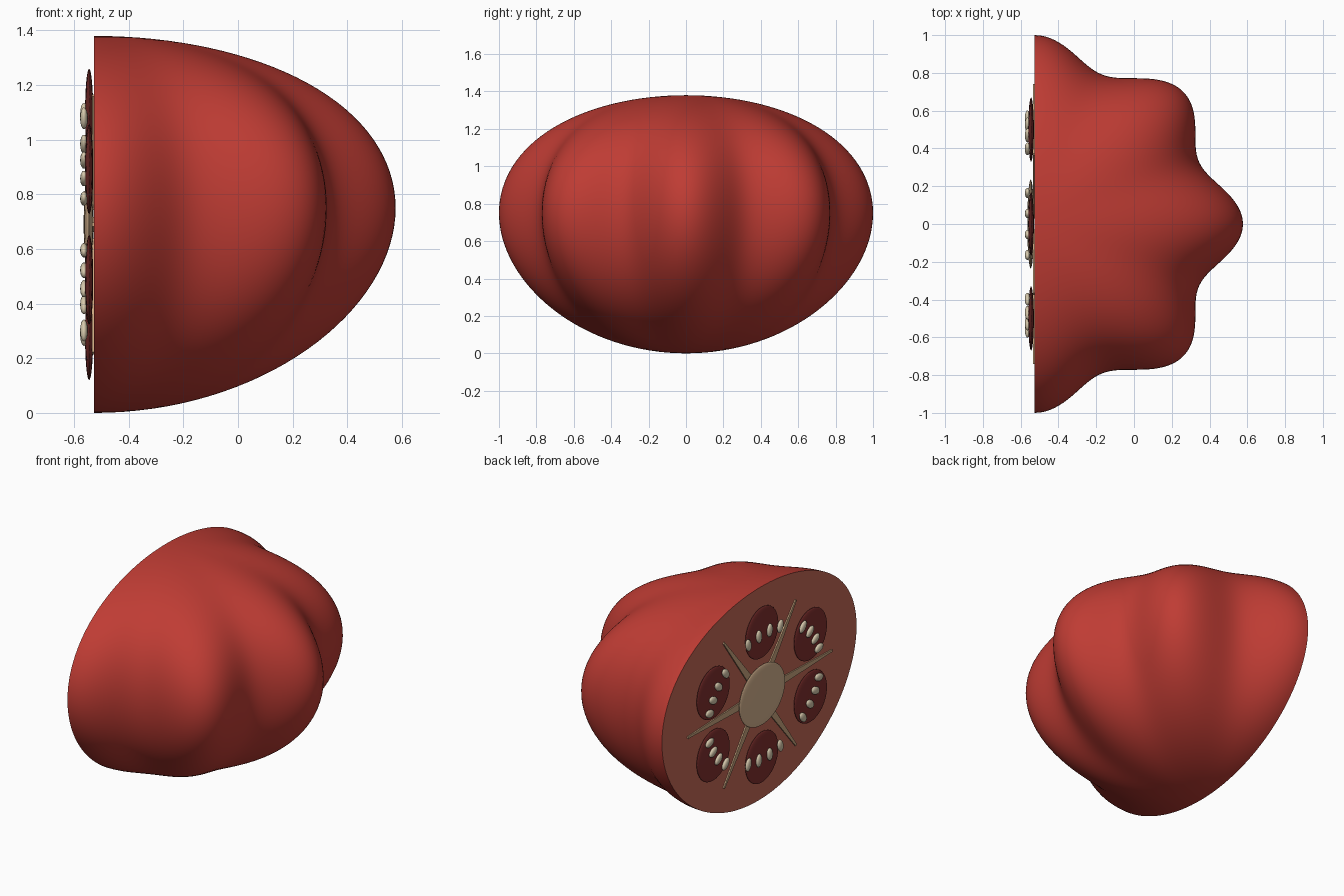
import bpy, bmesh, math
from mathutils import Matrix, Vector

cube = bpy.data.objects.get("Cube")
if cube:
    bpy.data.objects.remove(cube, do_unlink=True)

CUT_X, MID_Z = -0.527, 0.69


def material(name, rgb):
    m = bpy.data.materials.new(name)
    m.use_nodes = True
    m.diffuse_color = (*rgb, 1)
    bsdf = next(n for n in m.node_tree.nodes if n.type == 'BSDF_PRINCIPLED')
    bsdf.inputs["Base Color"].default_value = (*rgb, 1)
    return m


SKIN = material("red skin", (0.52, 0.045, 0.034))
FLESH = material("pale red flesh", (0.56, 0.14, 0.095))
GEL = material("dark red gel", (0.22, 0.03, 0.028))
CORE = material("cream core", (0.68, 0.46, 0.28))
RIB = material("tan rib", (0.60, 0.39, 0.22))
SEED = material("pale seed", (0.68, 0.59, 0.42))


def finish(name, bm, mats, angle=40):
    bmesh.ops.recalc_face_normals(bm, faces=bm.faces)
    mesh = bpy.data.meshes.new(name)
    bm.to_mesh(mesh)
    bm.free()
    for m in mats:
        mesh.materials.append(m)
    obj = bpy.data.objects.new(name, mesh)
    bpy.context.collection.objects.link(obj)
    bpy.ops.object.select_all(action='DESELECT')
    obj.select_set(True)
    bpy.context.view_layer.objects.active = obj
    bpy.ops.object.shade_smooth_by_angle(angle=math.radians(angle))
    return obj


def on_face(angle, ry, rz, x):
    """Point on an ellipse lying in the cut face."""
    return Vector((x, ry * math.cos(angle), MID_Z + rz * math.sin(angle)))


def ellipsoid(name, loc, radii, mat, roll=0.0, segs=32):
    bm = bmesh.new()
    bmesh.ops.create_uvsphere(bm, u_segments=segs, v_segments=segs // 2, radius=1)
    bm.transform(Matrix.Translation(loc) @ Matrix.Rotation(roll, 4, 'X')
                 @ Matrix.Diagonal((*radii, 1)))
    return finish(name, bm, [mat], 180)


# Lobed half fruit, swept from pole to pole over half a turn
def skin_point(theta, phi):
    fade = math.cos(phi) ** 1.5
    r = math.cos(phi) * (1 - 0.0725 * (1 - math.cos(8 * theta)) * fade)
    z = MID_Z + 0.69 * math.sin(phi) + 0.06 * math.cos(phi) ** 2
    return (CUT_X + 1.104 * r * math.cos(theta), r * math.sin(theta), z)


COLS, ROWS = 128, 64
bm = bmesh.new()
bottom = bm.verts.new((CUT_X, 0, 0))
top = bm.verts.new((CUT_X, 0, 2 * MID_Z))
strips = []
for i in range(COLS + 1):
    theta = math.pi * (i / COLS - 0.5)
    ring = [bm.verts.new(skin_point(theta, math.pi * (j / ROWS - 0.5)))
            for j in range(1, ROWS)]
    strips.append([bottom] + ring + [top])
for a, b in zip(strips, strips[1:]):
    for j in range(ROWS):
        corners = dict.fromkeys((a[j], b[j], b[j + 1], a[j + 1]))
        bm.faces.new(list(corners))
cap = bm.faces.new(strips[0] + strips[-1][-2:0:-1])
cap.material_index = 1
finish("fruit_half", bm, [SKIN, FLESH])

# Core in the middle of the cut face
ellipsoid("core", (CUT_X - 0.02, 0, MID_Z), (0.018, 0.235, 0.195), CORE, segs=48)

# Six chambers with four seeds each, and tapered ribs between them
for k in range(6):
    mid = math.radians(30 + 60 * k)
    ellipsoid(f"chamber_{k + 1}", on_face(mid, 0.577, 0.405, CUT_X - 0.018),
              (0.015, 0.17, 0.165), GEL)
    for s in range(4):
        a = mid + math.radians(11 * (s - 1.5))
        ellipsoid(f"seed_{k + 1}_{s + 1}", on_face(a, 0.577, 0.405, CUT_X - 0.037),
                  (0.014, 0.042, 0.025), SEED, roll=a, segs=16)

    a = math.radians(60 * k)
    tip = on_face(a, 0.74, 0.545, CUT_X)
    start = on_face(a, 0.1, 0.08, CUT_X)
    side = (tip - start).normalized().cross(Vector((1, 0, 0)))
    bm = bmesh.new()
    outline = [start + side * 0.028, tip + side * 0.007,
               tip - side * 0.007, start - side * 0.028]
    base = bm.faces.new([bm.verts.new(p) for p in outline])
    lifted = bmesh.ops.extrude_face_region(bm, geom=[base])["geom"]
    bmesh.ops.translate(bm, vec=(-0.008, 0, 0),
                        verts=[v for v in lifted if isinstance(v, bmesh.types.BMVert)])
    finish(f"rib_{k + 1}", bm, [RIB])
